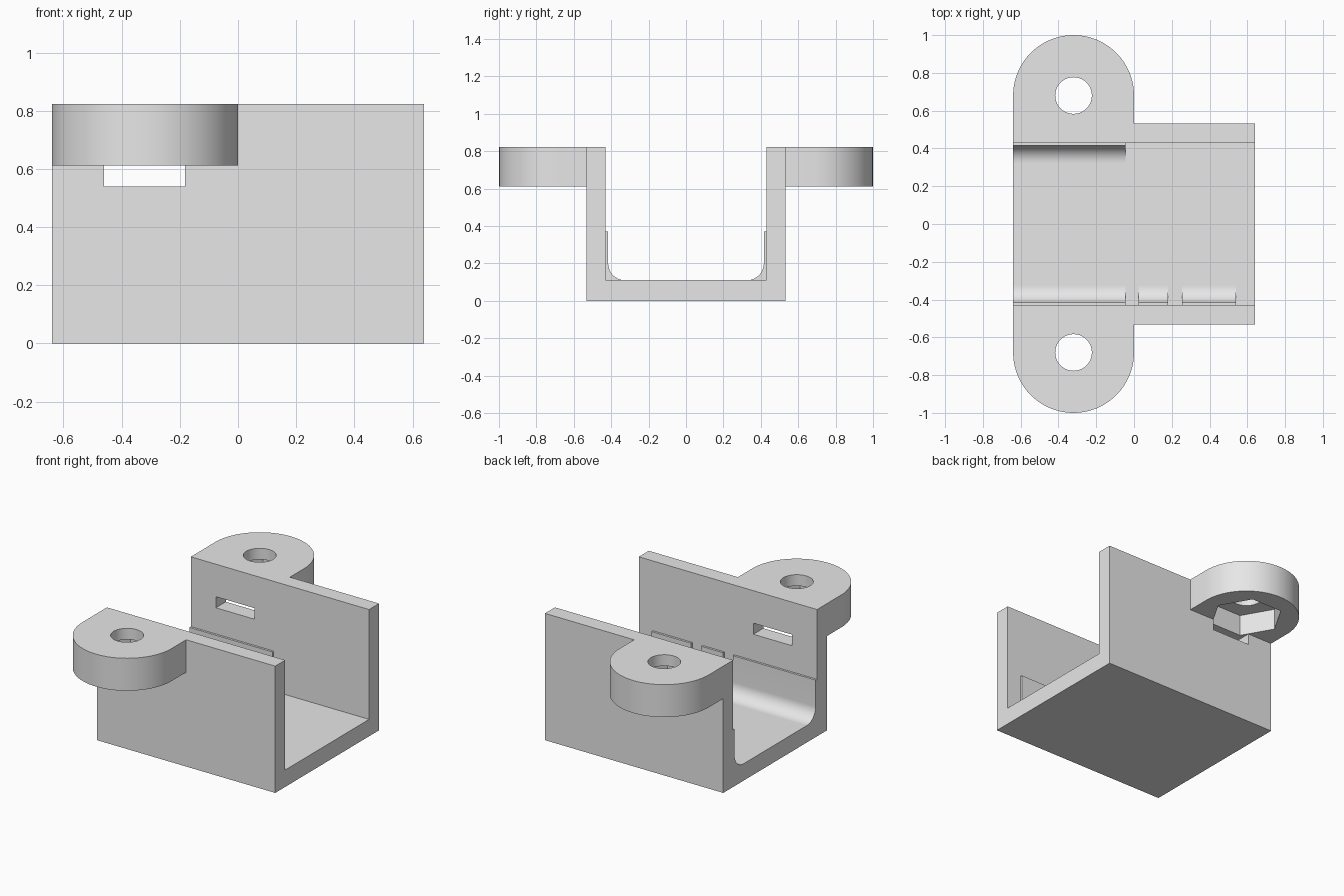
import bpy
import bmesh
import math
from mathutils import Vector

cube = bpy.data.objects.get("Cube")
if cube:
    bpy.data.objects.remove(cube, do_unlink=True)

HALF_X, HALF_Y, INNER_Y = 0.64, 0.532, 0.43
FLOOR, TOP, TAB_Z = 0.11, 0.823, 0.612
HOLE_X, HOLE_Y, TAB_R = -0.32, 0.68, 0.32

grey = bpy.data.materials.new("light_grey_plastic")
grey.use_nodes = True
grey.diffuse_color = (0.8, 0.8, 0.8, 1)
grey.node_tree.nodes["Principled BSDF"].inputs["Base Color"].default_value = (0.8, 0.8, 0.8, 1)


def prism(name, outline, axis, low, high):
    """Extrude a 2D outline along x (outline in y, z) or z (outline in x, y)."""
    place = (lambda a, b: (low, a, b)) if axis == "x" else (lambda a, b: (a, b, low))
    length = high - low
    step = Vector((length, 0, 0)) if axis == "x" else Vector((0, 0, length))
    bm = bmesh.new()
    face = bm.faces.new([bm.verts.new(place(a, b)) for a, b in outline])
    grown = bmesh.ops.extrude_face_region(bm, geom=[face], use_keep_orig=True)
    moved = [v for v in grown["geom"] if isinstance(v, bmesh.types.BMVert)]
    bmesh.ops.translate(bm, verts=moved, vec=step)
    bmesh.ops.recalc_face_normals(bm, faces=bm.faces[:])
    mesh = bpy.data.meshes.new(name)
    bm.to_mesh(mesh)
    bm.free()
    mesh.materials.append(grey)
    obj = bpy.data.objects.new(name, mesh)
    bpy.context.collection.objects.link(obj)
    return obj


def arc(cx, cy, radius, start, end, steps):
    angles = [math.radians(start + (end - start) * i / steps) for i in range(steps + 1)]
    return [(cx + radius * math.cos(a), cy + radius * math.sin(a)) for a in angles]


def combine(target, tool, operation):
    """Apply a boolean and discard the tool object."""
    tool.hide_render = True
    mod = target.modifiers.new(operation, "BOOLEAN")
    mod.operation, mod.solver, mod.object = operation, "EXACT", tool
    bpy.context.view_layer.update()
    graph = bpy.context.evaluated_depsgraph_get()
    result = bpy.data.meshes.new_from_object(target.evaluated_get(graph))
    target.modifiers.clear()
    target.data = result
    bpy.data.objects.remove(tool, do_unlink=True)


def finish(obj):
    bpy.ops.object.select_all(action="DESELECT")
    obj.select_set(True)
    bpy.context.view_layer.objects.active = obj
    bpy.ops.object.shade_smooth_by_angle(angle=math.radians(25))


# U-shaped channel
channel = [(-HALF_Y, 0), (HALF_Y, 0), (HALF_Y, TOP), (INNER_Y, TOP),
           (INNER_Y, FLOOR), (-INNER_Y, FLOOR), (-INNER_Y, TOP), (-HALF_Y, TOP)]
bracket = prism("bracket_body", channel, "x", -HALF_X, HALF_X)

# Rounded mounting tabs, joined to the outer wall on both sides
for side in (1, -1):
    outline = [(-HALF_X, 0.48), (0, 0.48)] + arc(HOLE_X, HOLE_Y, TAB_R, 0, 180, 40)
    outline = [(x, y * side) for x, y in outline]
    combine(bracket, prism("mounting_tab", outline, "z", TAB_Z, TOP), "UNION")

# Screw hole, hexagonal nut pocket and slot through the wall
for side in (1, -1):
    y = HOLE_Y * side
    hole = arc(HOLE_X, y, 0.097, 0, 351, 39)
    pocket = arc(HOLE_X, y, 0.222, 0, 300, 5)
    slot = [(-0.46, 0.40), (-0.183, 0.40), (-0.183, 0.60), (-0.46, 0.60)]
    slot = [(a, b * side) for a, b in slot]
    combine(bracket, prism("nut_slot_cutter", slot, "z", 0.54, TAB_Z), "DIFFERENCE")
    combine(bracket, prism("nut_pocket_cutter", pocket, "z", 0.56, 0.75), "DIFFERENCE")
    combine(bracket, prism("screw_hole_cutter", hole, "z", 0.5, 0.9), "DIFFERENCE")
finish(bracket)

# Curved liners between the floor and the inner walls
liner = [(INNER_Y, FLOOR), (INNER_Y, 0.37), (0.416, 0.37)]
liner += arc(0.326, FLOOR + 0.09, 0.09, 0, -90, 14)
spans = [("back_liner", 1, -HALF_X, -0.045),
         ("front_liner_long", -1, -HALF_X, -0.045),
         ("front_liner_short", -1, 0.025, 0.18),
         ("front_liner_end", -1, 0.255, 0.54)]
for name, side, low, high in spans:
    finish(prism(name, [(y * side, z) for y, z in liner], "x", low, high))
